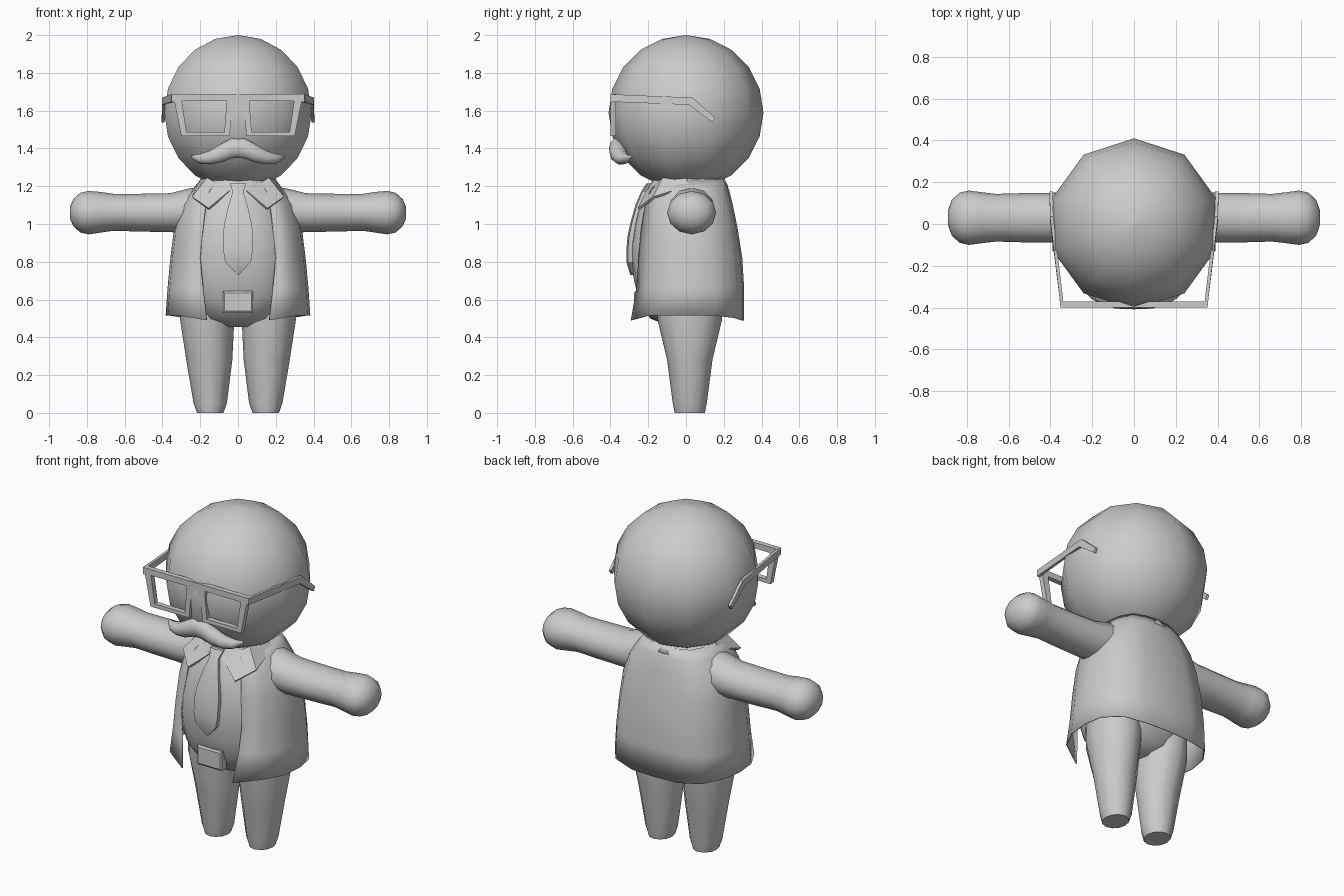
import bpy, bmesh, math
from mathutils import Vector

if "Cube" in bpy.data.objects:
    bpy.data.objects.remove(bpy.data.objects["Cube"])

grey = bpy.data.materials.new("plain_grey")
grey.diffuse_color = (0.6, 0.6, 0.6, 1)
grey.use_nodes = True
grey.node_tree.nodes["Principled BSDF"].inputs["Base Color"].default_value = grey.diffuse_color


def finish(name, bm, angle=50, mirror=False, thick=0):
    """Turn a bmesh into a named, shaded object."""
    bmesh.ops.recalc_face_normals(bm, faces=bm.faces)
    me = bpy.data.meshes.new(name)
    bm.to_mesh(me)
    bm.free()
    me.materials.append(grey)
    ob = bpy.data.objects.new(name, me)
    bpy.context.collection.objects.link(ob)
    bpy.ops.object.select_all(action='DESELECT')
    bpy.context.view_layer.objects.active = ob
    ob.select_set(True)
    if angle:
        bpy.ops.object.shade_smooth_by_angle(angle=math.radians(angle))
    if thick:
        m = ob.modifiers.new("thickness", 'SOLIDIFY')
        m.thickness = thick
        m.offset = 0
    if mirror:
        ob.modifiers.new("mirror", 'MIRROR')
    return ob


def loft(name, rings, closed=True, caps=True, **kw):
    """Skin a list of equally long rings of points."""
    bm = bmesh.new()
    rows = [[bm.verts.new(p) for p in r] for r in rings]
    n = len(rows[0])
    for a, b in zip(rows, rows[1:]):
        for i in range(n if closed else n - 1):
            j = (i + 1) % n
            bm.faces.new((a[i], a[j], b[j], b[i]))
    if caps:
        bm.faces.new(rows[0])
        bm.faces.new(rows[-1])
    return finish(name, bm, **kw)


def circle(n, off=0):
    return [(math.cos(2 * math.pi * i / n + off), math.sin(2 * math.pi * i / n + off)) for i in range(n)]


def signed_pow(v, e):
    return math.copysign(abs(v) ** e, v)


# head: ten-sided ball
R, HZ = 0.41, 1.59
rings = []
for k in range(11):
    t = math.pi * k / 10
    r = max(R * math.sin(t), 0.001)
    rings.append([(r * c, r * s, HZ + R * math.cos(t)) for c, s in circle(10, math.pi / 2)])
loft("head", rings, angle=60)

# shirt and belly: (z, half width, front, back)
rings = []
for z, w, f, b in [(.455, .08, .08, .08), (.5, .2, .19, .16), (.6, .27, .25, .21), (.7, .295, .275, .23),
                   (.8, .3, .29, .24), (.9, .295, .29, .24), (1.0, .27, .275, .22), (1.1, .23, .25, .2),
                   (1.2, .18, .2, .17), (1.24, .16, .17, .15)]:
    rings.append([(w * signed_pow(c, .8), signed_pow(s, .8) * (b if s > 0 else f), z) for c, s in circle(20)])
loft("shirt", rings)

# coat open at the front: (z, half width, front edge y, back y, opening half width)
rings = []
for z, w, f, b, o in [(.49, .38, -.29, .305, .165), (.66, .37, -.26, .305, .185), (.82, .355, -.25, .295, .2),
                      (.98, .335, -.235, .27, .185), (1.1, .3, -.215, .245, .17),
                      (1.18, .24, -.185, .225, .15), (1.235, .195, -.13, .2, .1)]:
    lift = .025 if z < .5 else 0
    half = [(o, f, z), (.82 * w, f * .68, z + lift), (.97 * w, f * .3, z + lift), (w, .04, z + lift),
            (.95 * w, b * .5, z + lift), (.75 * w, b * .84, z + lift * .5), (.4 * w, b * .97, z)]
    rings.append(half + [(0, b, z)] + [(-x, y, zz) for x, y, zz in reversed(half)])
loft("coat", rings, closed=False, caps=False, thick=.006)

# arms with rounded hands: (x, z, radius y, radius z)
rings = [[(x, .03 + ry * c, z + rz * s) for c, s in circle(12)] for x, z, ry, rz in
         [(.17, 1.08, .13, .12), (.26, 1.07, .125, .118), (.36, 1.06, .12, .103), (.52, 1.06, .118, .1),
          (.66, 1.062, .114, .098), (.73, 1.062, .122, .108), (.79, 1.06, .13, .115), (.835, 1.06, .12, .105),
          (.872, 1.06, .085, .072), (.89, 1.06, .035, .03)]]
loft("arm", rings, mirror=True, angle=60)

# legs: (z, centre x, radius x, radius y)
rings = [[(cx + rx * c, .02 + ry * s, z) for c, s in circle(12)] for z, cx, rx, ry in
         [(0, .147, .07, .08), (.05, .147, .088, .09), (.28, .152, .122, .12),
          (.49, .163, .143, .17), (.6, .163, .14, .175)]]
loft("leg", rings, mirror=True)

# tie following the belly: (z, half width, front y)
rings = [[(-w, y + .008, z), (0, y, z), (w, y + .008, z), (w, y + .045, z), (-w, y + .045, z)] for z, w, y in
         [(1.215, .042, -.21), (1.17, .028, -.238), (1.1, .05, -.268), (1.0, .073, -.296), (.93, .08, -.31),
          (.86, .078, -.316), (.8, .068, -.316), (.73, .004, -.295)]]
loft("tie", rings, angle=30)

# shirt collar flap
bm = bmesh.new()
v = [bm.verts.new(p) for p in [(.04, -.205, 1.175), (.155, -.25, 1.08), (.24, -.17, 1.14), (.215, .02, 1.2),
                               (.19, 0, 1.24), (.16, -.12, 1.24)]]
for f in [(0, 1, 5), (1, 2, 5), (2, 3, 4, 5)]:
    bm.faces.new([v[i] for i in f])
finish("collar_flap", bm, angle=0, mirror=True, thick=.014)

# neck band under the head
loft("neck_band", [[(r * c, .02 + r * .93 * s, z) for c, s in circle(16)]
                   for r, z in [(.215, 1.195), (.19, 1.24)]], caps=False, thick=.01)

# belt buckle: bevelled plate
loft("belt_buckle", [[(-w, y, .588 - h), (w, y, .588 - h), (w, y, .588 + h), (-w, y, .588 + h)]
                     for w, h, y in [(.08, .058, -.225), (.08, .058, -.268), (.072, .048, -.275)]], angle=0)

# moustache: (x, z, radius z, y, radius y)
half = [(.035, 1.4, .056, -.366, .042), (.09, 1.375, .052, -.36, .044), (.15, 1.352, .038, -.345, .042),
        (.205, 1.345, .026, -.325, .032), (.247, 1.357, .008, -.3, .012)]
sections = [(-a, *r) for a, *r in reversed(half)] + [(0, 1.402, .054, -.366, .038)] + half
loft("moustache", [[(x, y + ry * c, z + rz * s) for c, s in circle(10)]
                   for x, z, rz, y, ry in sections], angle=60)

# glasses rim: outer and inner outline swept to a flat-sided frame
outer = [(.345, 1.687), (.3, 1.465), (.045, 1.465), (.022, 1.687)]
inner = [(.297, 1.652), (.273, 1.488), (.072, 1.488), (.06, 1.652)]
bm = bmesh.new()
loops = [[bm.verts.new((x, y, z)) for x, z in o] for o, y in
         [(outer, -.4), (inner, -.4), (inner, -.37), (outer, -.37)]]
for k in range(4):
    a, b = loops[k], loops[(k + 1) % 4]
    for i in range(4):
        j = (i + 1) % 4
        bm.faces.new((a[i], a[j], b[j], b[i]))
finish("glasses_rim", bm, angle=0, mirror=True)

# glasses bridge
loft("glasses_bridge", [[(x, -.4, 1.6), (x, -.37, 1.6), (x, -.37, 1.687), (x, -.4, 1.687)]
                        for x in (-.03, .03)], angle=0)

# glasses temples: bent square bars
rings = [[(x - .008, y, z - h), (x + .008, y, z - h), (x + .008, y + d, z + h), (x - .008, y + d, z + h)]
         for x, y, z, h, d in [(.343, -.4, 1.667, .02, 0), (.394, .015, 1.65, .019, .02),
                               (.396, .14, 1.55, .012, .015)]]
loft("glasses_temple", rings, angle=0, mirror=True)
